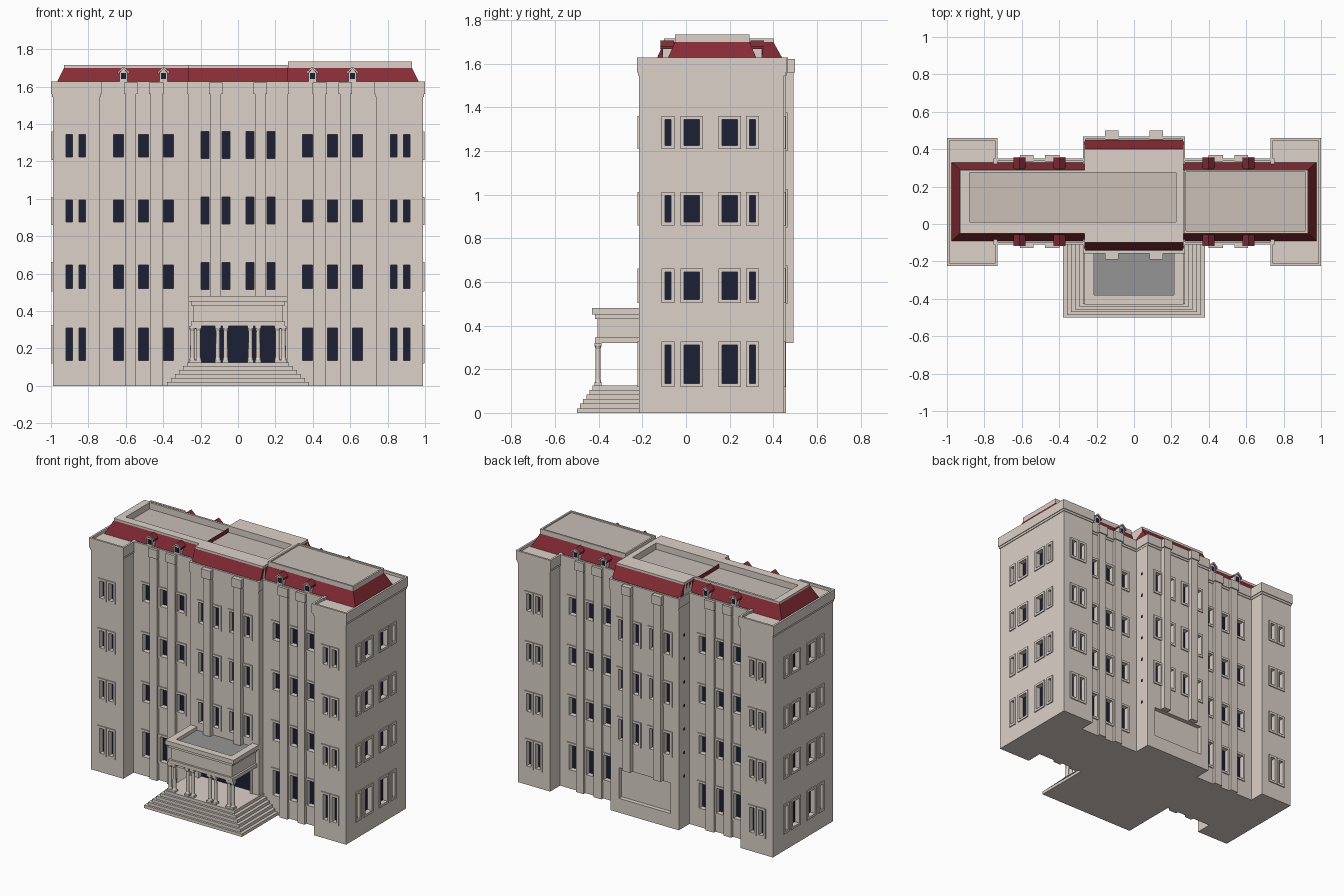
import bpy, bmesh, math
from mathutils import Matrix

if "Cube" in bpy.data.objects:
    bpy.data.objects.remove(bpy.data.objects["Cube"])


def mat(name, r, g, b):
    m = bpy.data.materials.new(name)
    m.diffuse_color = (r, g, b, 1)
    m.use_nodes = True
    m.node_tree.nodes["Principled BSDF"].inputs["Base Color"].default_value = m.diffuse_color
    return m


STONE = mat("stone", 0.71, 0.64, 0.58)
DECK = mat("roof_deck", 0.58, 0.52, 0.47)
RED = mat("red_roof", 0.24, 0.025, 0.037)
GLASS = mat("dark_glass", 0.012, 0.014, 0.036)
GREY = mat("grey_deck", 0.3, 0.3, 0.3)


def finish(name, bm, material):
    bmesh.ops.recalc_face_normals(bm, faces=bm.faces)
    me = bpy.data.meshes.new(name)
    bm.to_mesh(me)
    bm.free()
    me.materials.append(material)
    ob = bpy.data.objects.new(name, me)
    bpy.context.collection.objects.link(ob)
    return ob


def boxes(name, items, material=STONE):
    """One object from boxes given as (x0, x1, y0, y1, z0, z1)."""
    bm = bmesh.new()
    for x0, x1, y0, y1, z0, z1 in items:
        size = Matrix.Diagonal((abs(x1 - x0), abs(y1 - y0), abs(z1 - z0), 1))
        mid = Matrix.Translation(((x0 + x1) / 2, (y0 + y1) / 2, (z0 + z1) / 2))
        bmesh.ops.create_cube(bm, size=1, matrix=mid @ size)
    return finish(name, bm, material)


def frustum(name, lo, hi, z0, z1):
    """Sloped roof skirt, open at the top; lo and hi are (x0, x1, y0, y1)."""
    bm = bmesh.new()
    rings = []
    for (x0, x1, y0, y1), z in ((lo, z0), (hi, z1)):
        rings.append([bm.verts.new(p) for p in
                      ((x0, y0, z), (x1, y0, z), (x1, y1, z), (x0, y1, z))])
    for i in range(4):
        j = (i + 1) % 4
        bm.faces.new((rings[0][i], rings[0][j], rings[1][j], rings[1][i]))
    return finish(name, bm, RED)


def prism(name, profile, y0, y1, material):
    """Profile of (x, z) points extruded along y."""
    bm = bmesh.new()
    f = bm.faces.new([bm.verts.new((x, y0, z)) for x, z in profile])
    ext = bmesh.ops.extrude_face_region(bm, geom=[f])["geom"]
    bmesh.ops.translate(bm, vec=(0, y1 - y0, 0),
                        verts=[v for v in ext if isinstance(v, bmesh.types.BMVert)])
    return finish(name, bm, material)


def ring(x0, x1, y0, y1, z0, z1, w):
    return [(x0, x1, y0, y0 + w, z0, z1), (x0, x1, y1 - w, y1, z0, z1),
            (x0, x0 + w, y0 + w, y1 - w, z0, z1), (x1 - w, x1, y0 + w, y1 - w, z0, z1)]


def on_face(face, u0, u1, z0, z1, d0, d1):
    """Box on a wall face (axis, plane, outward sign); d is depth outward."""
    axis, plane, s = face
    a, b = sorted((plane + s * d0, plane + s * d1))
    return (u0, u1, a, b, z0, z1) if axis == "y" else (a, b, u0, u1, z0, z1)


def cut_block(name, bounds, openings):
    """Wall block with recessed, framed windows: (face, u, half width, z0, z1)."""
    wall = boxes(name + "_walls", [bounds])
    cut, glass, frame = [], [], []
    w = 0.016
    for face, u, h, z0, z1, glazed in openings:
        cut.append(on_face(face, u - h, u + h, z0, z1, -0.03, 0.02))
        if not glazed:
            continue
        glass.append(on_face(face, u - h, u + h, z0, z1, -0.035, -0.028))
        for a, b, c, d in ((u - h - w, u - h, z0 - w, z1 + w), (u + h, u + h + w, z0 - w, z1 + w),
                           (u - h, u + h, z0 - w, z0), (u - h, u + h, z1, z1 + w)):
            frame.append(on_face(face, a, b, c, d, -0.005, 0.007))
    cutter = boxes(name + "_cutter", cut)
    cutter.hide_render = True
    cutter.display_type = "WIRE"
    mod = wall.modifiers.new("openings", "BOOLEAN")
    mod.operation = "DIFFERENCE"
    mod.solver = "EXACT"
    mod.object = cutter
    boxes(name + "_glass", glass, GLASS)
    boxes(name + "_window_frames", frame)


ROWS = [(0.135, 0.31), (0.52, 0.645), (0.875, 0.995), (1.225, 1.345)]
TALL = [(0.515, 0.66), (0.865, 1.01), (1.215, 1.36)]

# Wall blocks: end wings, connecting range, centre
WING_Y, MID_Y, CEN_Y = (-0.215, 0.45), (-0.10, 0.34), (-0.147, 0.458)
for s, side in ((-1, "left"), (1, "right")):
    x0, x1 = sorted((s * 0.74, s * 0.99))
    ops = []
    for z0, z1 in ROWS:
        for face in (("y", WING_Y[0], -1), ("y", WING_Y[1], 1)):
            ops += [(face, s * u, 0.017, z0, z1, True) for u in (0.832, 0.902)]
        ops += [(("x", s * 0.99, s), u, h, z0, z1, True) for u, h in
                ((-0.082, 0.014), (0.026, 0.035), (0.2, 0.035), (0.305, 0.014))]
    cut_block(side + "_wing", (x0, x1, *WING_Y, 0, 1.56), ops)
ops = [(face, s * u, 0.027, z0, z1, True) for z0, z1 in ROWS for s in (-1, 1)
       for u in (0.372, 0.505, 0.638) for face in (("y", MID_Y[0], -1), ("y", MID_Y[1], 1))]
cut_block("range", (-0.75, 0.75, *MID_Y, 0, 1.56), ops)
front, back = ("y", CEN_Y[0], -1), ("y", CEN_Y[1], 1)
ops = [(face, s * u, 0.022, z0, z1, True) for z0, z1 in TALL for s in (-1, 1)
       for u in (0.064, 0.177) for face in (front, back)]
ops += [(front, 0, 0.2, 0.125, 0.32, True), (back, 0, 0.2, 0.1, 0.315, False)]
cut_block("centre", (-0.265, 0.265, *CEN_Y, 0, 1.56), ops)
boxes("small_side_windows", [(s * 0.26, s * 0.267, 0.39, 0.404, z, z + 0.018) for s in (-1, 1)
                             for z in [0.35 + 0.165 * i for i in range(7)]], GLASS)

# Pilasters with cap blocks
pil, caps = [], []
for s in (-1, 1):
    for u0, u1, (ya, yb), z0, d in ((0.405, 0.468, MID_Y, 0, 0.02), (0.545, 0.602, MID_Y, 0, 0.02),
                                    (0.09, 0.147, CEN_Y, 0.32, 0.034)):
        for y, o in ((ya, -1), (yb, 1)):
            pil.append((s * u0, s * u1, y - o * 0.01, y + o * d, z0, 1.56))
            caps.append((s * u0 - 0.007, s * u0 + s * (u1 - u0) + 0.007, y - o * 0.005,
                         y + o * (d + 0.008), 1.56, 1.622))
            if s < 0:
                caps[-1] = (-u1 - 0.007, -u0 + 0.007, *caps[-1][2:])
boxes("pilasters", pil)
boxes("pilaster_caps", caps)

# Cornice with a shallow parapet rim round each block
cornice = []
for x0, x1, (y0, y1) in ((-0.99, -0.74, WING_Y), (0.74, 0.99, WING_Y),
                         (-0.74, 0.74, MID_Y), (-0.262, 0.262, CEN_Y)):
    cornice.append((x0 - 0.005, x1 + 0.005, y0 - 0.005, y1 + 0.005, 1.545, 1.56))
    x0, x1, y0, y1 = x0 - 0.01, x1 + 0.01, y0 - 0.01, y1 + 0.01
    cornice.append((x0, x1, y0, y1, 1.56, 1.61))
    cornice += ring(x0, x1, y0, y1, 1.61, 1.628, 0.014)
boxes("cornice", cornice)

# Mansard slopes
frustum("range_mansard", (-0.975, 0.975, -0.09, 0.33), (-0.93, 0.93, -0.05, 0.29), 1.61, 1.70)
frustum("centre_mansard", (-0.265, 0.265, -0.14, 0.45), (-0.265, 0.265, -0.10, 0.40), 1.61, 1.70)

# Flat roofs: sunken basin on the left and centre, raised deck on the right
zs = (1.62, 1.715)
boxes("left_roof_rim", [(-0.93, -0.88, -0.05, 0.29, *zs), (-0.88, -0.265, -0.05, 0.01, *zs),
                        (-0.88, -0.265, 0.275, 0.29, *zs), (-0.265, 0.265, -0.10, 0.01, *zs),
                        (-0.265, 0.265, 0.275, 0.40, *zs), (0.225, 0.265, 0.01, 0.275, *zs)])
boxes("left_roof_deck", [(-0.88, 0.225, 0.01, 0.275, 1.62, 1.67)], DECK)
boxes("right_roof_rim", ring(0.267, 0.93, -0.05, 0.29, 1.64, 1.733, 0.012))
boxes("right_roof_deck", [(0.277, 0.92, -0.04, 0.28, 1.64, 1.724)], DECK)

# Dormers on both slopes
for x in (-0.612, -0.398, 0.398, 0.612):
    for y, o, side in ((-0.09, -1, "front"), (0.33, 1, "back")):
        gable = [(x - 0.022, 1.61), (x + 0.022, 1.61), (x + 0.022, 1.675), (x, 1.695), (x - 0.022, 1.675)]
        prism(side + "_dormer", gable, y + o * 0.018, y - o * 0.035, STONE)
        lid = [(x - 0.033, 1.667), (x, 1.695), (x + 0.033, 1.667), (x + 0.033, 1.678),
               (x, 1.707), (x - 0.033, 1.678)]
        prism(side + "_dormer_roof", lid, y + o * 0.024, y - o * 0.035, RED)
        prism(side + "_dormer_trim", lid, y + o * 0.028, y + o * 0.024, STONE)
        boxes(side + "_dormer_window", [(x - 0.014, x + 0.014, y, y + o * 0.02, 1.64, 1.673)], GLASS)

# Entrance steps
boxes("entrance_steps", [(-h, h, y, -0.09, 0.021 * i, 0.021 * (i + 1)) for i, (h, y) in enumerate(
    (0.38 - 0.0215 * k, -0.5 + 0.0145 * k) for k in range(6))])

# Portico entablature with sunken grey deck
boxes("portico_entablature", [
    (-0.25, 0.25, -0.418, -0.14, 0.32, 0.345), (-0.237, 0.237, -0.405, -0.14, 0.345, 0.43),
    (-0.25, 0.25, -0.418, -0.14, 0.43, 0.45),
    (-0.265, 0.265, -0.43, -0.38, 0.45, 0.48),
    (-0.265, -0.215, -0.38, -0.14, 0.45, 0.48), (0.215, 0.265, -0.38, -0.14, 0.45, 0.48)])
boxes("portico_deck", [(-0.215, 0.215, -0.38, -0.14, 0.44, 0.456)], GREY)

# Paired columns with square bases and capitals
bm = bmesh.new()
plates = []
for x in [s * u for s in (-1, 1) for u in (0.066, 0.108, 0.211, 0.244)]:
    bmesh.ops.create_cone(bm, cap_ends=True, segments=16, radius1=0.012, radius2=0.0105, depth=0.19,
                          matrix=Matrix.Translation((x, -0.403, 0.222)))
    for z, h in ((0.125, 0.014), (0.306, 0.015)):
        plates.append((x - 0.016, x + 0.016, -0.419, -0.387, z, z + h))
    for z, r1, r2 in ((0.145, 0.016, 0.012), (0.3, 0.011, 0.016)):
        bmesh.ops.create_cone(bm, cap_ends=True, segments=16, radius1=r1, radius2=r2, depth=0.014,
                              matrix=Matrix.Translation((x, -0.403, z)))
columns = finish("portico_columns", bm, STONE)
boxes("column_plates", plates)
bpy.context.view_layer.objects.active = columns
columns.select_set(True)
bpy.ops.object.shade_smooth_by_angle(angle=math.radians(35))
